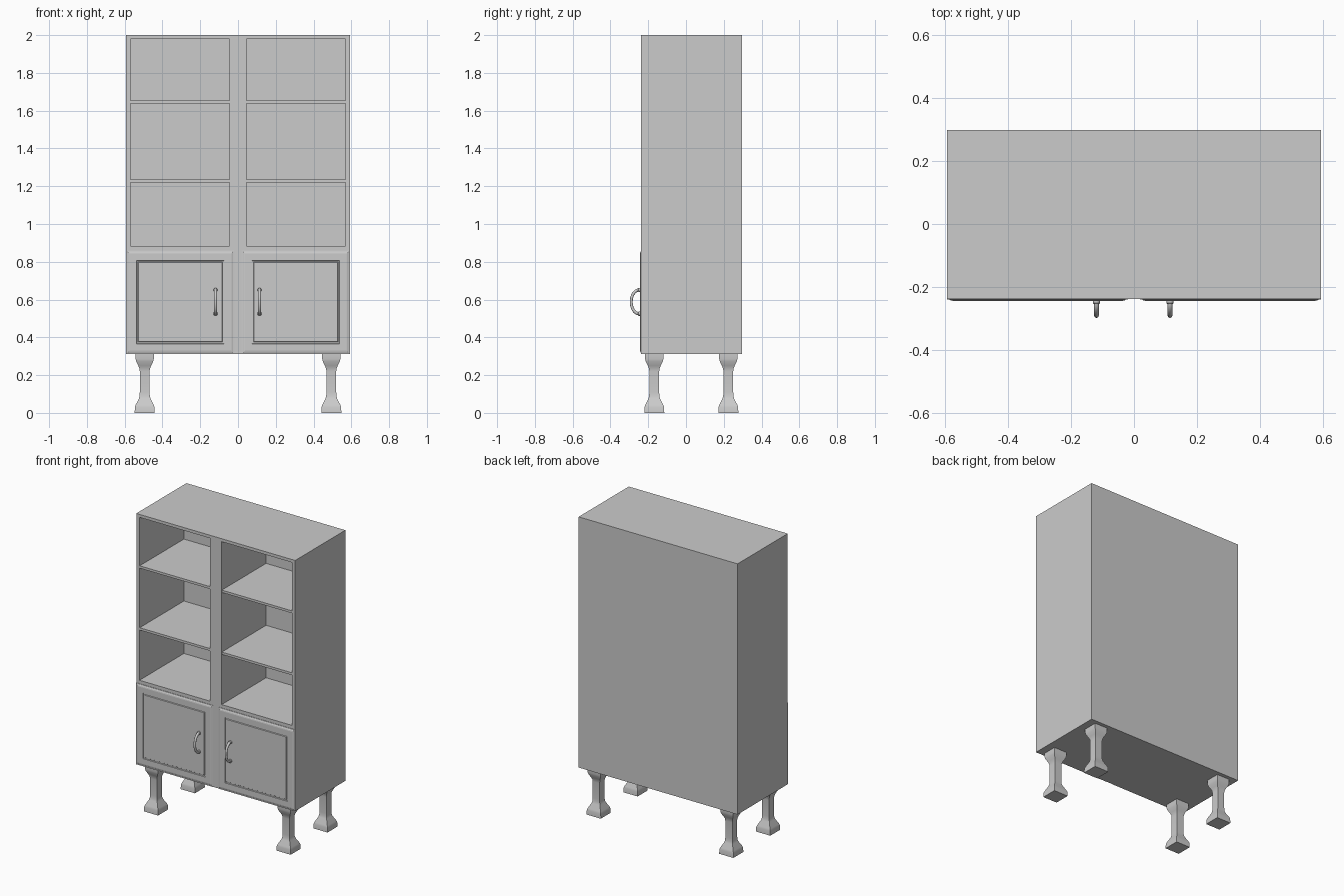
import bpy, bmesh, math
from mathutils import Vector

if "Cube" in bpy.data.objects:
    bpy.data.objects.remove(bpy.data.objects["Cube"])

W, Z0, Z1 = 0.592, 0.312, 2.0          # half width, underside, top
FRONT, BACK, INNER = -0.237, 0.297, 0.236


def finish(name, bm, smooth=None):
    bmesh.ops.recalc_face_normals(bm, faces=bm.faces[:])
    mesh = bpy.data.meshes.new(name)
    bm.to_mesh(mesh)
    bm.free()
    ob = bpy.data.objects.new(name, mesh)
    bpy.context.collection.objects.link(ob)
    if smooth:
        bpy.ops.object.select_all(action='DESELECT')
        ob.select_set(True)
        bpy.context.view_layer.objects.active = ob
        bpy.ops.object.shade_smooth_by_angle(angle=math.radians(smooth))
    return ob


def loft(bm, rings, cap_start=True):
    """Skin a series of equally long point rings and cap the ends."""
    loops = [[bm.verts.new(p) for p in ring] for ring in rings]
    n = len(loops[0])
    for a, b in zip(loops, loops[1:]):
        for i in range(n):
            j = (i + 1) % n
            bm.faces.new((a[i], a[j], b[j], b[i]))
    if cap_start:
        bm.faces.new(loops[0])
    bm.faces.new(loops[-1])


def box(name, x0, x1, y0, y1, z0, z1):
    bm = bmesh.new()
    loft(bm, [[(x0, y, z0), (x1, y, z0), (x1, y, z1), (x0, y, z1)] for y in (y0, y1)])
    return finish(name, bm)


# Carcass: front grid with two cells pushed in as open compartments
xs = [-W, -0.568, -0.044, 0.044, 0.568, W]
zs = [Z0, 0.883, 1.98, Z1]
bm = bmesh.new()
grid = [[bm.verts.new((x, FRONT, z)) for x in xs] for z in zs]
holes = []
for r in range(3):
    for c in range(5):
        f = bm.faces.new((grid[r][c], grid[r][c + 1], grid[r + 1][c + 1], grid[r + 1][c]))
        if r == 1 and c in (1, 3):
            holes.append(f)
rim = [e for e in bm.edges if e.is_boundary]
ext = bmesh.ops.extrude_edge_only(bm, edges=rim)['geom']
for v in (g for g in ext if isinstance(g, bmesh.types.BMVert)):
    v.co.y = BACK
back_rim = [g for g in ext if isinstance(g, bmesh.types.BMEdge) and g.is_boundary]
bmesh.ops.contextual_create(bm, geom=back_rim)
ext = bmesh.ops.extrude_face_region(bm, geom=holes)['geom']
for v in (g for g in ext if isinstance(g, bmesh.types.BMVert)):
    v.co.y = INNER
bmesh.ops.delete(bm, geom=[f for f in holes if f.is_valid], context='FACES')
finish("cabinet_body", bm)

# Shelves, two in each compartment
for side, x0, x1 in (("left", -0.568, -0.044), ("right", 0.044, 0.568)):
    for level, z in (("lower", 1.22), ("upper", 1.637)):
        box(f"{side}_{level}_shelf", x0, x1, FRONT + 0.002, INNER, z, z + 0.016)

# Doors: stepped rim, flat frame, groove, flat panel (inset, y)
door_profile = [(0, FRONT + 0.002), (0, -0.239), (0.007, -0.2395), (0.011, -0.242),
                (0.018, -0.2435), (0.054, -0.2435), (0.056, -0.238),
                (0.062, -0.238), (0.065, -0.2425)]
for side, x0, x1 in (("left", -W, -0.019), ("right", 0.019, W)):
    bm = bmesh.new()
    loft(bm, [[(x0 + i, y, Z0 + i), (x1 - i, y, Z0 + i),
               (x1 - i, y, 0.861 - i), (x0 + i, y, 0.861 - i)] for i, y in door_profile])
    finish(f"{side}_door", bm)

# Handles: bowed bar of round section with a flange at each end
HZ, HALF, SEG, SIDES = 0.588, 0.063, 16, 12
for side, hx in (("left", -0.119), ("right", 0.114)):
    bm = bmesh.new()
    rings = []
    for k in range(SEG + 1):
        t = math.pi * k / SEG
        out = Vector((0, -0.9 * math.sin(t), math.cos(t))).normalized()
        mid = Vector((hx, -0.248 - 0.042 * math.sin(t), HZ + HALF * math.cos(t)))
        r = 0.0075 + 0.001 * abs(math.cos(t))
        rings.append([mid + r * (math.cos(a) * out + math.sin(a) * Vector((1, 0, 0)))
                      for a in (2 * math.pi * s / SIDES for s in range(SIDES))])
    loft(bm, rings)
    for z in (HZ + HALF, HZ - HALF):
        loft(bm, [[(hx + r * math.cos(a), y, z + r * math.sin(a))
                   for a in (2 * math.pi * s / SIDES for s in range(SIDES))]
                  for r, y in ((0.011, -0.242), (0.011, -0.251), (0.008, -0.254))])
    finish(f"{side}_handle", bm, 40)

# Legs: square section, flared foot and head (height, half width)
leg_profile = [(0, 0.053), (0.03, 0.052), (0.042, 0.048), (0.075, 0.031), (0.09, 0.027),
               (0.11, 0.026), (0.22, 0.026), (0.235, 0.028), (0.25, 0.034),
               (0.272, 0.045), (0.285, 0.048), (Z0 + 0.001, 0.048)]
for end, y in (("front", -0.168), ("back", 0.224)):
    for side, x in (("left", -0.494), ("right", 0.494)):
        bm = bmesh.new()
        loft(bm, [[(x - w, y - w, z), (x + w, y - w, z), (x + w, y + w, z), (x - w, y + w, z)]
                  for z, w in leg_profile])
        finish(f"{end}_{side}_leg", bm, 35)
